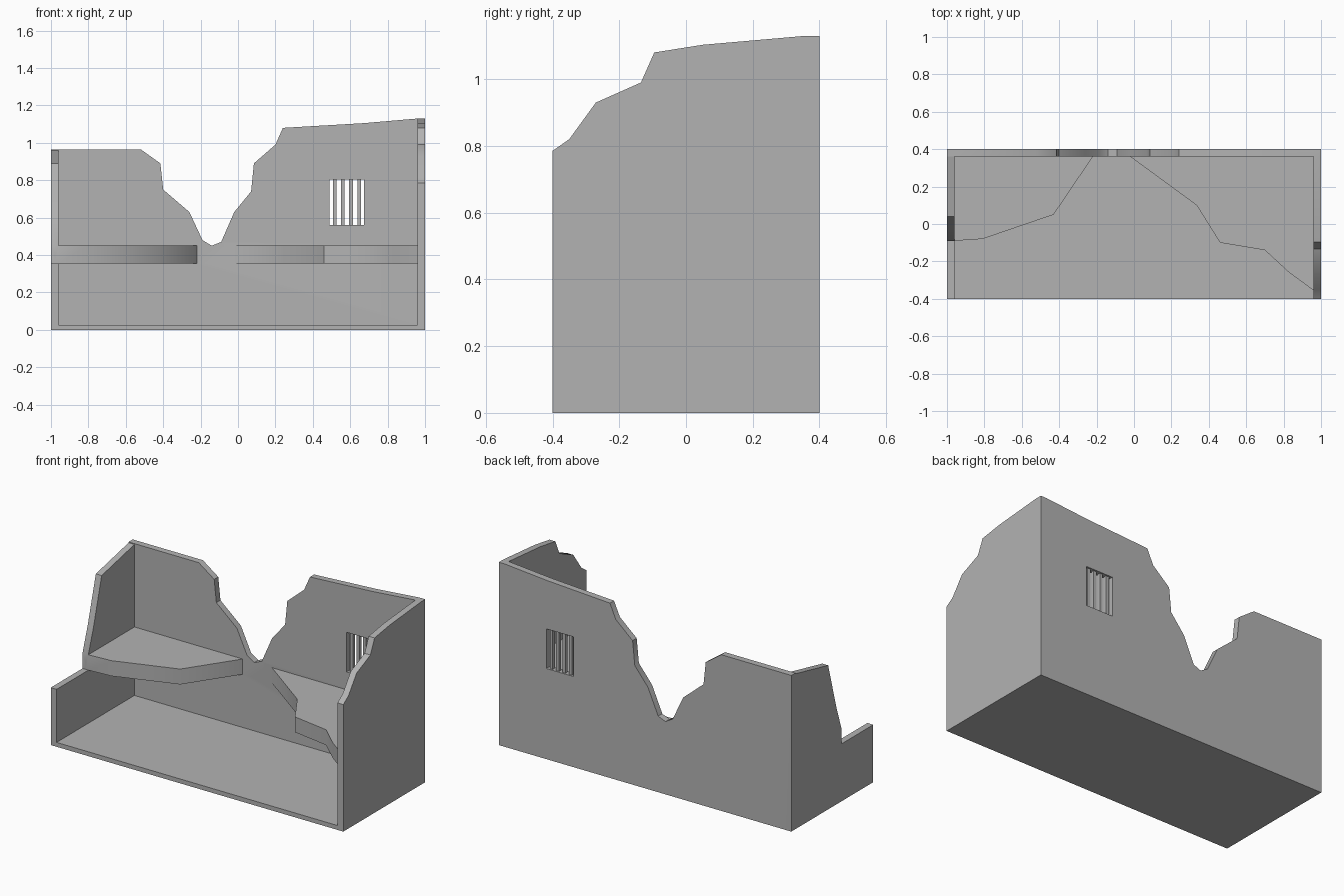
import bpy, bmesh, math
from mathutils import Vector

if "Cube" in bpy.data.objects:
    bpy.data.objects.remove(bpy.data.objects["Cube"])


def prism(name, pts, to3d, depth):
    """Extrude a flat outline; to3d maps (u, v) to space, depth is the extrusion vector."""
    bm = bmesh.new()
    face = bm.faces.new([bm.verts.new(to3d(u, v)) for u, v in pts])
    ext = bmesh.ops.extrude_face_region(bm, geom=[face])
    verts = [e for e in ext["geom"] if isinstance(e, bmesh.types.BMVert)]
    bmesh.ops.translate(bm, verts=verts, vec=Vector(depth))
    bmesh.ops.recalc_face_normals(bm, faces=bm.faces)
    mesh = bpy.data.meshes.new(name)
    bm.to_mesh(mesh)
    bm.free()
    ob = bpy.data.objects.new(name, mesh)
    bpy.context.collection.objects.link(ob)
    ob.data.materials.append(stone)
    return ob


def box(name, x0, x1, y0, y1, z0, z1):
    return prism(name, [(x0, y0), (x1, y0), (x1, y1), (x0, y1)],
                 lambda u, v: (u, v, z0), (0, 0, z1 - z0))


def boolean(target, other, operation):
    """Apply an exact boolean and remove the operand."""
    mod = target.modifiers.new("join", "BOOLEAN")
    mod.operation, mod.solver, mod.object = operation, "EXACT", other
    bpy.context.view_layer.objects.active = target
    bpy.ops.object.modifier_apply(modifier=mod.name)
    bpy.data.objects.remove(other)


# Dark grey stone
stone = bpy.data.materials.new("stone")
stone.diffuse_color = (0.45, 0.45, 0.45, 1)
stone.use_nodes = True
stone.node_tree.nodes["Principled BSDF"].inputs["Base Color"].default_value = stone.diffuse_color

# Back wall with the broken V-shaped gap
ruin = prism("ruined_room", [
    (-1, 0), (1, 0), (1, 1.13), (0.96, 1.13), (0.67, 1.105), (0.24, 1.08),
    (0.20, 0.99), (0.085, 0.89), (0.07, 0.74), (-0.02, 0.63), (-0.09, 0.47),
    (-0.14, 0.45), (-0.19, 0.48), (-0.26, 0.63), (-0.40, 0.75),
    (-0.415, 0.89), (-0.52, 0.965), (-1, 0.965)],
    lambda u, v: (u, 0.36, v), (0, 0.04, 0))

# Window opening
boolean(ruin, box("window_cutter", 0.49, 0.675, 0.3, 0.5, 0.56, 0.805), "DIFFERENCE")

# Side walls, broken along the top
right_wall = prism("right_wall", [
    (-0.4, 0), (0.4, 0), (0.4, 1.13), (0.36, 1.13), (0.05, 1.103),
    (-0.095, 1.08), (-0.135, 0.99), (-0.27, 0.93), (-0.35, 0.82), (-0.4, 0.785)],
    lambda u, v: (0.96, u, v), (0.04, 0, 0))
left_wall = prism("left_wall", [
    (-0.4, 0), (0.4, 0), (0.4, 0.965), (0.36, 0.96), (0.04, 0.89),
    (-0.04, 0.6), (-0.09, 0.45), (-0.09, 0.355), (-0.4, 0.355)],
    lambda u, v: (-1, u, v), (0.04, 0, 0))

# Ground floor and the two remains of the upper floor
floor = box("ground_floor", -1, 1, -0.4, 0.4, 0, 0.027)
left_ledge = prism("left_ledge", [
    (-0.98, -0.09), (-0.96, -0.09), (-0.81, -0.08), (-0.43, 0.05),
    (-0.22, 0.36), (-0.22, 0.38), (-0.98, 0.38)],
    lambda u, v: (u, v, 0.355), (0, 0, 0.095))
right_ledge = prism("right_ledge", [
    (-0.02, 0.38), (-0.02, 0.36), (0.335, 0.10), (0.46, -0.10), (0.70, -0.14),
    (0.83, -0.26), (0.96, -0.355), (0.98, -0.355), (0.98, 0.38)],
    lambda u, v: (u, v, 0.355), (0, 0, 0.095))

for part in (right_wall, left_wall, floor, left_ledge, right_ledge):
    boolean(ruin, part, "UNION")

# Soften the shallow kinks in the broken edges
ruin.select_set(True)
bpy.context.view_layer.objects.active = ruin
bpy.ops.object.shade_smooth_by_angle(angle=math.radians(40))

# Window bars, thin flat slats between the openings
for i in range(4):
    x = 0.517 + i * 0.0437
    box(f"window_bar_{i + 1}", x - 0.01, x + 0.01, 0.37, 0.39, 0.56, 0.805)
